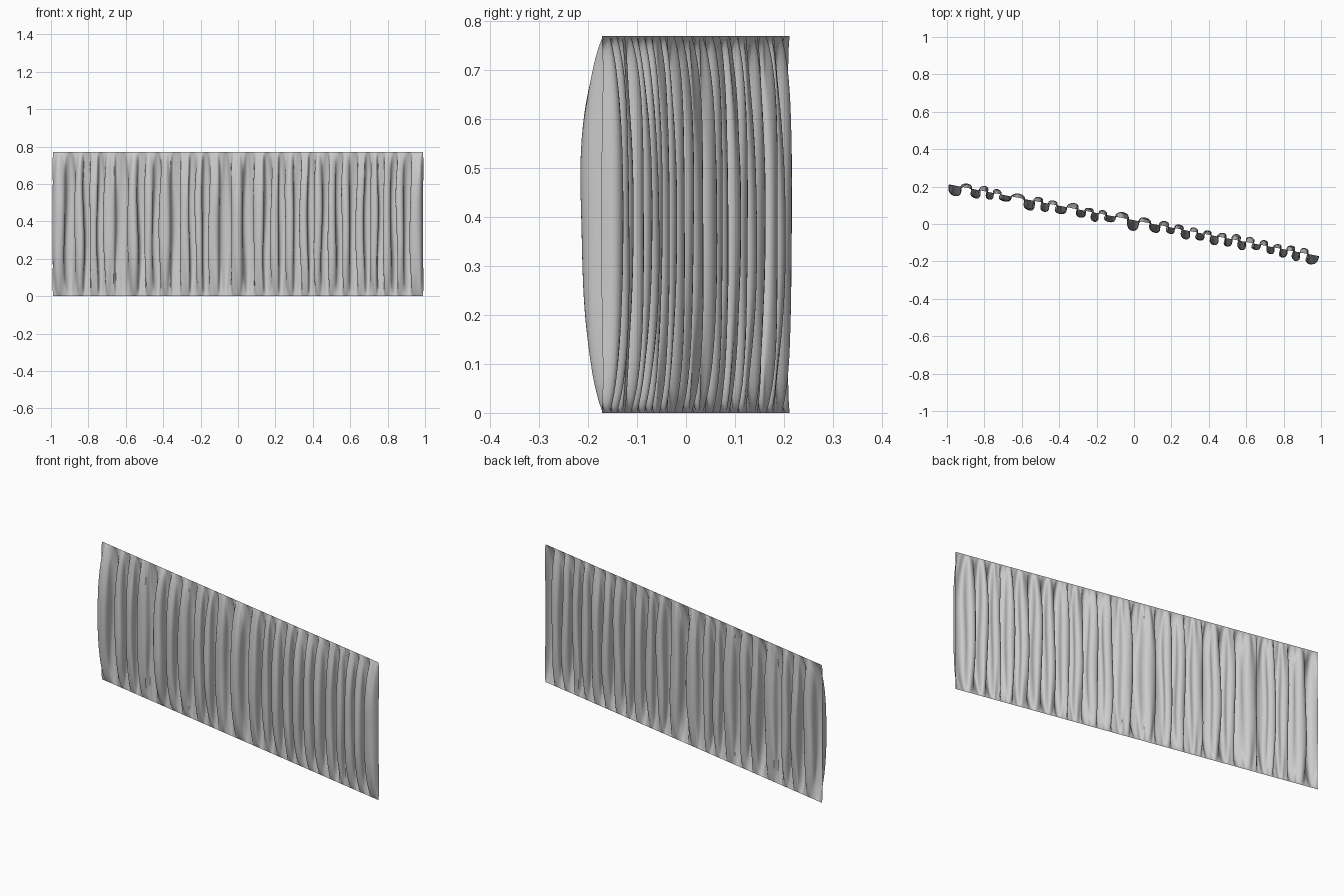
import bpy, math, random

if "Cube" in bpy.data.objects:
    bpy.data.objects.remove(bpy.data.objects["Cube"])
random.seed(7)

HEIGHT = 0.77
COLS_PER_FOLD, ROWS = 12, 40
# line on which the top and bottom hems are gathered
X0, X1, Y0, Y1 = -0.99, 0.99, 0.212, -0.172
LENGTH = math.hypot(X1 - X0, Y1 - Y0)
TX, TY = (X1 - X0) / LENGTH, (Y1 - Y0) / LENGTH
NX, NY = TY, -TX            # points to the front

# x positions of the forward-bulging pleats
fronts = [-0.95, -0.84, -0.765, -0.69, -0.55, -0.47, -0.39, -0.28, -0.205, -0.13,
          0.0, 0.12, 0.2, 0.28, 0.36, 0.43, 0.505, 0.58, 0.66, 0.73, 0.80, 0.87, 0.95]

# alternating keys along the cloth: (x, depth)
keys = [(X0, 0.0)]
for i, x in enumerate(fronts):
    big = i in (0, 4, 10, len(fronts) - 1)
    keys.append((x, 0.054 if big else random.uniform(0.034, 0.05)))
    if i < len(fronts) - 1:
        nxt = fronts[i + 1]
        keys.append(((x + nxt) / 2 + random.uniform(-0.006, 0.006),
                     -random.uniform(0.02, 0.032)))
keys.append((X1, 0.0))

# cross-section samples: position along x, depth, bulge of the fold sides
section = []
for k in range(len(keys) - 1):
    (xa, da), (xb, db) = keys[k], keys[k + 1]
    end = k == 0 or k == len(keys) - 2
    for j in range(COLS_PER_FOLD):
        u = j / COLS_PER_FOLD
        blend = math.sin(u * math.pi / 2) if k == 0 else (
            1 - math.cos(u * math.pi / 2) if end else (1 - math.cos(u * math.pi)) / 2)
        loop = 0 if end else math.sin(2 * math.pi * u) * min(0.012, 0.27 * (xb - xa))
        if k == 0:
            loop = -0.012 * math.sin(math.pi * u)
        if k == len(keys) - 2:
            loop = 0.012 * math.sin(math.pi * u)
        section.append((xa + (xb - xa) * u, da + (db - da) * blend, loop))
section.append((X1, 0.0, 0.0))

# gathered curtain sheet: straight hems, pleats swelling towards mid height
verts, faces = [], []
n = len(section)
for r in range(ROWS + 1):
    t = (1 - math.cos(math.pi * r / ROWS)) / 2
    swell = (1 - abs(2 * t - 1) ** 2.6) ** 0.85
    hem = 4 * swell * (1 - swell)          # strongest just inside the hems
    for x, depth, loop in section:
        wave = math.sin(x * 23 + t * 5) + math.sin(x * 41 - t * 7)
        d = depth * swell * (1 + 0.05 * wave)
        d += hem * 0.004 * math.sin(x * 190 + 2 * math.sin(x * 17))
        inner = min(1, (1 - abs(x) / 0.99) * 12)
        s = (x - X0) / TX + loop * swell + 0.003 * wave * swell * inner
        verts.append((X0 + TX * s + NX * d, Y0 + TY * s + NY * d, t * HEIGHT))
for r in range(ROWS):
    for c in range(n - 1):
        a = r * n + c
        faces.append((a, a + 1, a + n + 1, a + n))

mesh = bpy.data.meshes.new("curtain")
mesh.from_pydata(verts, [], faces)
curtain = bpy.data.objects.new("curtain", mesh)
bpy.context.collection.objects.link(curtain)
bpy.context.view_layer.objects.active = curtain
curtain.select_set(True)
bpy.ops.object.shade_smooth_by_angle(angle=math.radians(50))
